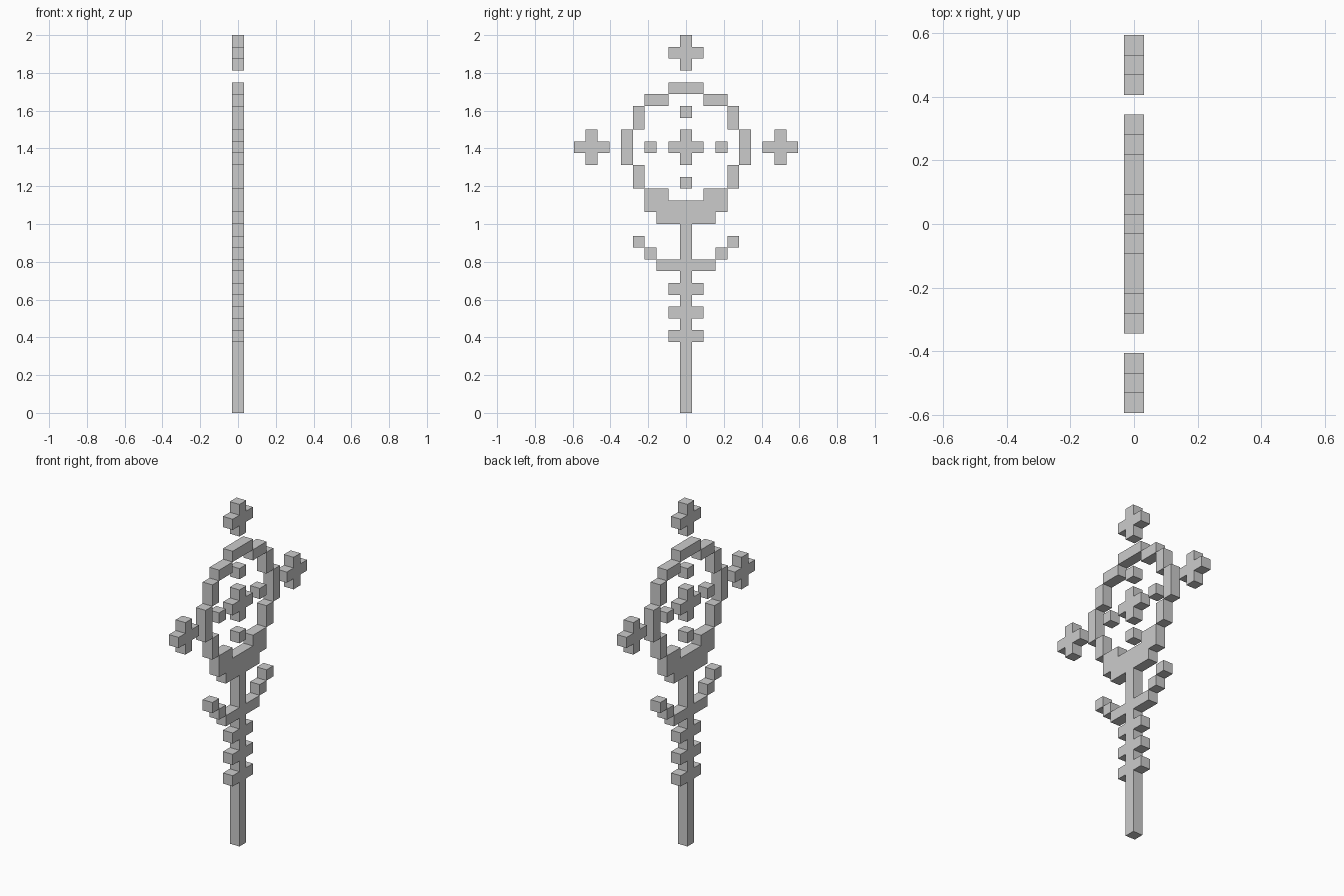
import bpy, bmesh, math

if "Cube" in bpy.data.objects:
    bpy.data.objects.remove(bpy.data.objects["Cube"])

U = 2 / 32          # block size


def row(z, a, b):
    """Blocks a..b along y at height row z, mirrored across y = 0."""
    return {(s * i, z) for i in range(a, b + 1) for s in (1, -1)}


def column(i, z0, z1):
    return {(i, z) for z in range(z0, z1 + 1)}


def cross(i, z):
    return column(i, z - 1, z + 1) | {(i - 1, z), (i + 1, z)}


def mirror(cells):
    return cells | {(-i, z) for i, z in cells}


parts = {
    # shaft with three small grip collars
    "shaft": column(0, 0, 15),
    "grip_collars": row(6, 1, 1) | row(8, 1, 1) | row(10, 1, 1),
    # curved prongs below the head
    "lower_prongs": row(12, 1, 2) | row(13, 3, 3) | row(14, 4, 4),
    # solid cup under the ring
    "head_cup": row(16, 0, 2) | row(17, 0, 3) | row(18, 2, 3),
    # open ring of the head
    "head_ring": mirror(column(4, 19, 20) | column(5, 21, 23) | column(4, 24, 25))
                 | row(26, 2, 3) | row(27, 0, 1),
    # floating ornaments
    "centre_cross": cross(0, 22),
    "inner_studs": row(22, 3, 3) | {(0, 19), (0, 25)},
    "top_cross": cross(0, 30),
    "left_cross": cross(-8, 22),
    "right_cross": cross(8, 22),
}
solid = set().union(*parts.values())


def build(name, cells):
    """Blocks one unit deep in x, keeping only outward faces."""
    bm = bmesh.new()
    h = U / 2

    def quad(*pts):
        bm.faces.new([bm.verts.new(p) for p in pts])

    for i, z in cells:
        y0, y1 = (i - 0.5) * U, (i + 0.5) * U
        z0, z1 = z * U, (z + 1) * U
        loop = [(y0, z0), (y1, z0), (y1, z1), (y0, z1)]
        quad(*[(h, y, w) for y, w in loop])
        quad(*[(-h, y, w) for y, w in reversed(loop)])
        sides = [(i, z - 1), (i + 1, z), (i, z + 1), (i - 1, z)]
        for k, neighbour in enumerate(sides):
            if neighbour not in solid:
                a, b = loop[k], loop[(k + 1) % 4]
                quad((h, *b), (h, *a), (-h, *a), (-h, *b))
    # weld blocks and merge coplanar faces
    bmesh.ops.remove_doubles(bm, verts=bm.verts, dist=1e-4)
    bmesh.ops.dissolve_limit(bm, angle_limit=math.radians(1),
                             verts=bm.verts, edges=bm.edges)
    mesh = bpy.data.meshes.new(name)
    bm.to_mesh(mesh)
    bm.free()
    bpy.context.collection.objects.link(bpy.data.objects.new(name, mesh))


for part_name, part_cells in parts.items():
    build(part_name, part_cells)
